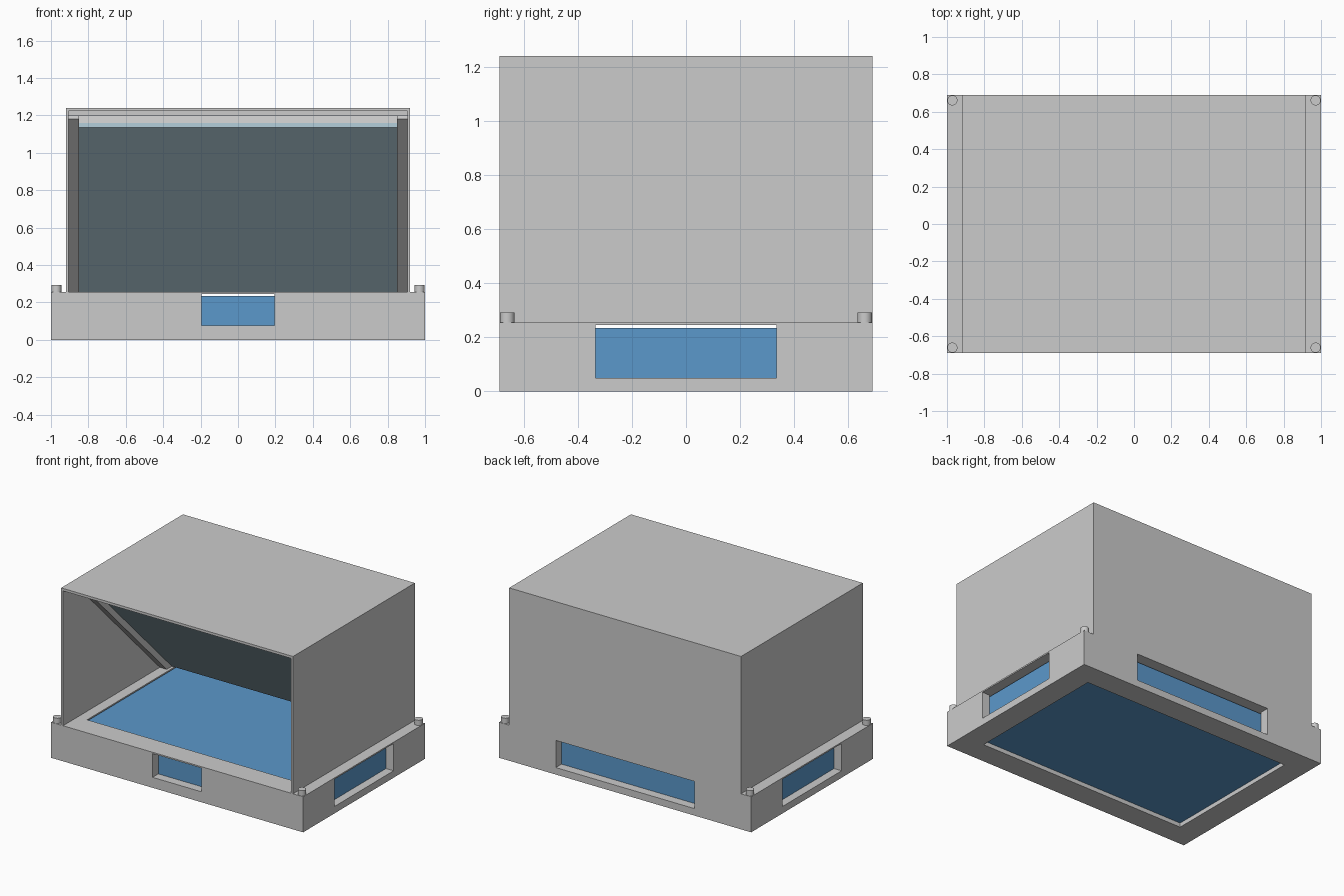
import bpy, bmesh, math

if "Cube" in bpy.data.objects:
    bpy.data.objects.remove(bpy.data.objects["Cube"])


def material(name, color):
    m = bpy.data.materials.new(name)
    m.diffuse_color = (*color, 1)
    m.use_nodes = True
    m.node_tree.nodes["Principled BSDF"].inputs["Base Color"].default_value = m.diffuse_color
    return m


GREY = material("light_grey", (0.6, 0.6, 0.6))
BLUE = material("panel_blue", (0.105, 0.314, 0.597))
GLASS = material("pale_glass", (0.387, 0.533, 0.604))


def finish(name, bm, mat):
    bmesh.ops.recalc_face_normals(bm, faces=bm.faces)
    me = bpy.data.meshes.new(name)
    bm.to_mesh(me)
    bm.free()
    ob = bpy.data.objects.new(name, me)
    bpy.context.collection.objects.link(ob)
    me.materials.append(mat)
    return ob


def box(name, x, y, z, mat=GREY):
    """Box from (min, max) ranges on each axis."""
    bm = bmesh.new()
    bmesh.ops.create_cube(bm, size=1)
    for v in bm.verts:
        for i, (lo, hi) in enumerate((x, y, z)):
            v.co[i] = lo if v.co[i] < 0 else hi
    return finish(name, bm, mat)


def extrude_x(name, profile, x0, x1, mat):
    """Prism along x from a (y, z) profile."""
    bm = bmesh.new()
    face = bm.faces.new([bm.verts.new((x0, y, z)) for y, z in profile])
    res = bmesh.ops.extrude_face_region(bm, geom=[face])
    for v in res["geom"]:
        if isinstance(v, bmesh.types.BMVert):
            v.co.x = x1
    return finish(name, bm, mat)


def cut(target, *cutters):
    for c in cutters:
        mod = target.modifiers.new("cut", "BOOLEAN")
        mod.operation = "DIFFERENCE"
        mod.solver = "EXACT"
        mod.object = c
        c.hide_render = True
        c.hide_viewport = True


TOP = 0.255

# Base housing: hollow, open above and below, with a window on each side
base = box("base", (-1, 1), (-0.69, 0.69), (0, TOP))
cut(base,
    box("cavity_cutter", (-0.94, 0.94), (-0.625, 0.625), (0.03, 0.245)),
    box("screen_cutter", (-0.83, 0.83), (-0.525, 0.525), (-0.1, 0.4)),
    box("front_window_cutter", (-0.195, 0.195), (-0.8, -0.58), (0.075, 0.2449)),
    box("back_window_cutter", (-0.55, 0.55), (0.58, 0.8), (0.05, 0.2449)),
    box("right_window_cutter", (0.9, 1.1), (-0.335, 0.335), (0.05, 0.2449)),
    box("left_window_cutter", (-1.1, -0.9), (-0.335, 0.335), (0.05, 0.2449)))

# Blue display block inside the base
box("display_block", (-0.937, 0.937), (-0.622, 0.622), (0.031, 0.235), BLUE)

# Hood: thin shell open at the front and bottom
hood = box("hood", (-0.92, 0.92), (-0.69, 0.69), (TOP, 1.24))
cut(hood, box("hood_cutter", (-0.905, 0.905), (-0.8, 0.675), (0.1, 1.222)))

# Sloped glass, its backing plate and side rails, all at 45 degrees
extrude_x("sloped_glass", [(0.465, TOP), (-0.415, 1.135), (-0.39, 1.16), (0.515, TOP)],
          -0.85, 0.85, GLASS)
extrude_x("backing_plate", [(0.515, TOP), (-0.39, 1.16), (-0.35, 1.2), (0.595, TOP)],
          -0.905, 0.905, GREY)
for side, name in ((-1, "left_rail"), (1, "right_rail")):
    extrude_x(name, [(0.407, TOP), (-0.518, 1.18), (-0.498, 1.2), (-0.43, 1.2), (0.515, TOP)],
              side * 0.85, side * 0.905, GREY)

# Corner pegs on the base
for i, (sx, sy) in enumerate(((-1, -1), (1, -1), (1, 1), (-1, 1))):
    bpy.ops.mesh.primitive_cylinder_add(vertices=32, radius=0.027, depth=0.045,
                                        location=(sx * 0.971, sy * 0.661, 0.27))
    peg = bpy.context.object
    peg.name = f"corner_peg_{i + 1}"
    peg.data.materials.append(GREY)
    bpy.ops.object.shade_smooth_by_angle(angle=math.radians(30))
